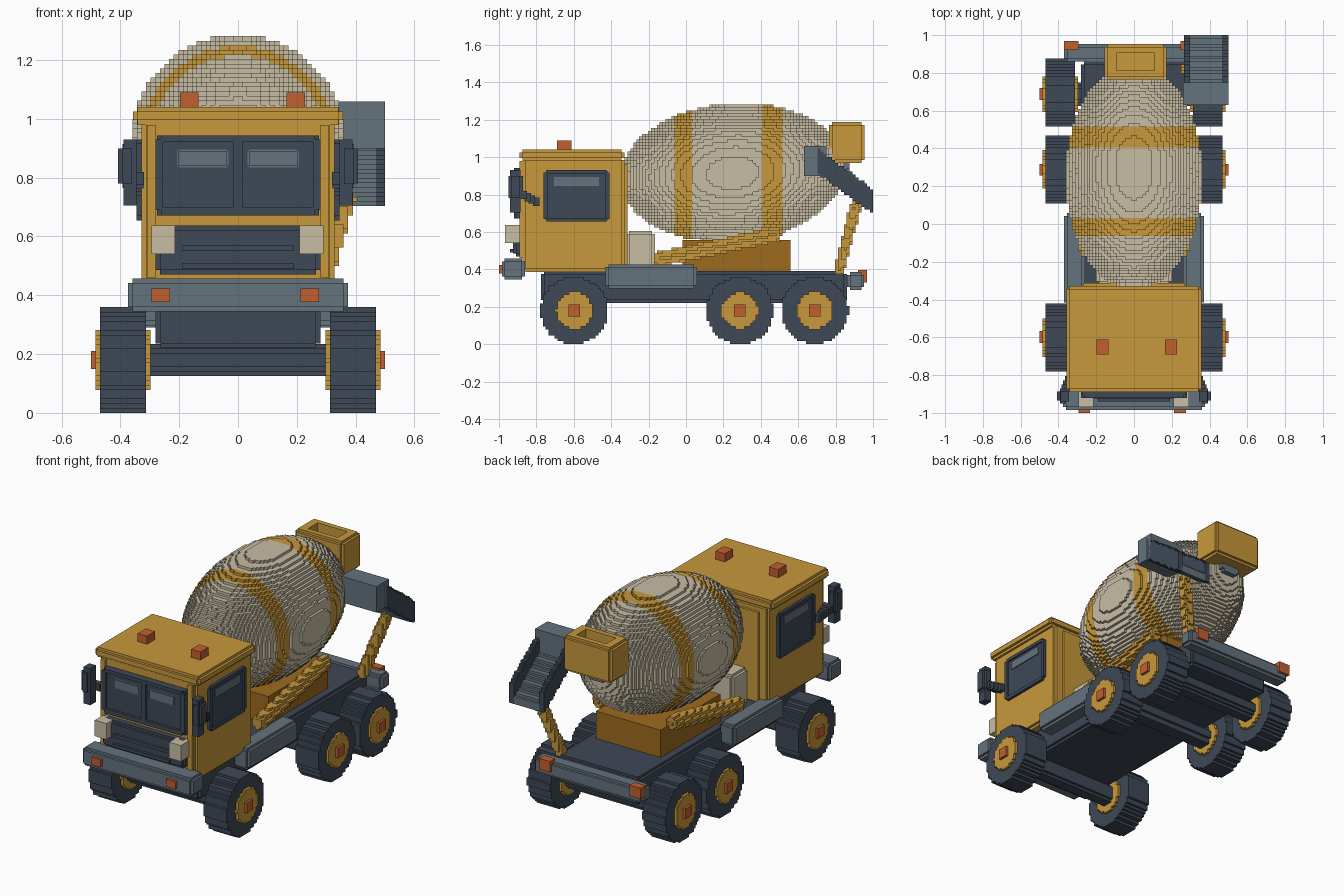
import bpy
import math
from mathutils import Vector

if "Cube" in bpy.data.objects:
    bpy.data.objects.remove(bpy.data.objects["Cube"], do_unlink=True)

V = 1 / 64  # size of one small building cube


def material(name, hex_code):
    rgb = [int(hex_code[i:i + 2], 16) / 255 for i in (0, 2, 4)]
    col = [c / 12.92 if c < 0.04045 else ((c + 0.055) / 1.055) ** 2.4 for c in rgb] + [1]
    m = bpy.data.materials.new(name)
    m.use_nodes = True
    m.diffuse_color = col
    m.node_tree.nodes["Principled BSDF"].inputs["Base Color"].default_value = col
    return m


YELLOW = material("yellow paint", "C7983B")
CREAM = material("cream", "C8BEA5")
NAVY = material("dark navy", "3E4856")
SLATE = material("slate grey", "65737D")
ORANGE = material("orange lamp", "C2602F")
BROWN = material("brown ochre", "9E6B1E")


def make(name, verts, faces, mats, idx=None):
    me = bpy.data.meshes.new(name)
    me.from_pydata(verts, [], faces)
    for m in mats:
        me.materials.append(m)
    if idx:
        me.polygons.foreach_set("material_index", idx)
    me.update()
    ob = bpy.data.objects.new(name, me)
    bpy.context.scene.collection.objects.link(ob)
    return ob


BOX_FACES = [(0, 1, 3, 2), (4, 6, 7, 5), (0, 4, 5, 1), (2, 3, 7, 6), (0, 2, 6, 4), (1, 5, 7, 3)]


def box(name, x, y, z, mat, step=0.0):
    """Plain box, or a box with a square notch along every edge."""
    ranges = [sorted(r) for r in (x, y, z)]
    verts, faces = [], []
    for keep in ((0, 1, 2) if step else (None,)):
        r = [(a, b) if keep in (None, k) else (a + step, b - step)
             for k, (a, b) in enumerate(ranges)]
        n = len(verts)
        verts += [(i, j, k) for i in r[0] for j in r[1] for k in r[2]]
        faces += [tuple(n + q for q in f) for f in BOX_FACES]
    return make(name, verts, faces, [mat])


def pair(name, x, y, z, mat, step=0.0):
    for side, s in (("left", 1), ("right", -1)):
        box(f"{side}_{name}", (s * x[0], s * x[1]), y, z, mat, step)


# Directions with the corners of the matching cube face
SIDES = [((-1, 0, 0), ((0, 0, 0), (0, 0, 1), (0, 1, 1), (0, 1, 0))),
         ((1, 0, 0), ((1, 0, 0), (1, 1, 0), (1, 1, 1), (1, 0, 1))),
         ((0, -1, 0), ((0, 0, 0), (1, 0, 0), (1, 0, 1), (0, 0, 1))),
         ((0, 1, 0), ((0, 1, 0), (0, 1, 1), (1, 1, 1), (1, 1, 0))),
         ((0, 0, -1), ((0, 0, 0), (0, 1, 0), (1, 1, 0), (1, 0, 0))),
         ((0, 0, 1), ((0, 0, 1), (1, 0, 1), (1, 1, 1), (0, 1, 1)))]


def cubes(name, lo, hi, inside, mats, pick=None):
    """Fill a shape with small cubes and keep only the outer faces."""
    rng = [range(round(a / V), round(b / V)) for a, b in zip(lo, hi)]
    cells = {(i, j, k) for i in rng[0] for j in rng[1] for k in rng[2]
             if inside((i + .5) * V, (j + .5) * V, (k + .5) * V)}
    index, faces, mi = {}, [], []
    for c in sorted(cells):
        for d, corners in SIDES:
            if (c[0] + d[0], c[1] + d[1], c[2] + d[2]) in cells:
                continue
            faces.append([index.setdefault((c[0] + p[0], c[1] + p[1], c[2] + p[2]), len(index))
                          for p in corners])
            mi.append(pick(*((q + .5) * V for q in c)) if pick else 0)
    return make(name, [(a * V, b * V, c * V) for a, b, c in index], faces, mats, mi)


def strut(name, a, b, r, mat):
    a, b = Vector(a), Vector(b)
    d = b - a

    def near(x, y, z):
        p = Vector((x, y, z)) - a
        t = max(0, min(1, p.dot(d) / d.length_squared))
        return (p - d * t).length < r
    cubes(name, [min(p, q) - r - V for p, q in zip(a, b)],
          [max(p, q) + r + V for p, q in zip(a, b)], near, [mat])


def disc(name, x, y, r, mat, z=11.5 * V):
    cubes(name, (x[0], y - r - V, max(0, z - r - V)), (x[1], y + r + V, z + r + V),
          lambda a, b, c: math.hypot(b - y, c - z) < r, [mat])


# Wheels and axles
for pos, wy in (("front", -.598), ("middle", .287), ("rear", .688)):
    disc(f"{pos}_axle", (-.3, .3), wy, .058, NAVY)
    for side, s in (("left", 1), ("right", -1)):
        disc(f"{pos}_{side}_tyre", sorted((s * .3125, s * .469)), wy, .18, NAVY)
        disc(f"{pos}_{side}_hub", sorted((s * .297, s * .484)), wy, .098, YELLOW)
        box(f"{pos}_{side}_hub_cap", (s * .48, s * .5), (wy - .031, wy + .031),
            (.149, .211), ORANGE)

# Chassis, tanks and bumpers
box("chassis", (-.28, .28), (-.775, .86), (.22, .39), NAVY, V)
pair("side_tank", (.26, .37), (-.43, .058), (.297, .427), SLATE, V)
box("front_bumper", (-.375, .375), (-.985, -.86), (.345, .457), SLATE, V)
box("rear_bumper", (-.37, .37), (.86, .953), (.29, .385), SLATE, V)
for n, x, in (("right", -.295), ("left", .212)):
    box(f"{n}_bumper_lamp", (x, x + .063), (-1, -.97), (.378, .423), ORANGE)
for n, x in (("right", -.37), ("left", .245)):
    box(f"{n}_tail_lamp", (x, x + .075), (.92, .968), (.33, .397), ORANGE)

# Cab shell
box("cab", (-.328, .328), (-.875, -.328), (.385, 1.0), YELLOW, V)
box("cab_back_panel", (-.27, .27), (-.34, -.313), (.41, .96), YELLOW)
box("cab_roof", (-.357, .357), (-.89, -.328), (.98, 1.04), YELLOW, V)
pair("front_pillar", (.281, .31), (-.89, -.86), (.46, .98), YELLOW)
for n, x in (("right", -.198), ("left", .165)):
    box(f"{n}_roof_lamp", (x, x + .063), (-.69, -.612), (1.03, 1.09), ORANGE)

# Windscreen with raised frame, divider and glints
box("windscreen", (-.275, .275), (-.905, -.86), (.672, .943), NAVY)
for n, z in (("top", (.922, .943)), ("bottom", (.672, .7))):
    box(f"windscreen_frame_{n}", (-.262, .262), (-.92, -.86), z, NAVY)
pair("windscreen_frame", (.255, .281), (-.92, -.86), (.69, .93), NAVY)
box("windscreen_divider", (-.016, .016), (-.92, -.86), (.69, .93), NAVY)
pair("windscreen_glint", (.032, .208), (-.912, -.9), (.835, .896), SLATE, .006)

# Side windows
pair("side_window", (.31, .336), (-.755, -.415), (.66, .925), NAVY, .006)
for n, z in (("top", (.91, .93)), ("bottom", (.655, .675))):
    pair(f"side_window_frame_{n}", (.31, .345), (-.745, -.425), z, NAVY)
for n, y in (("front", (-.762, -.74)), ("back", (-.43, -.408))):
    pair(f"side_window_frame_{n}", (.31, .345), y, (.67, .917), NAVY)
pair("side_window_glint", (.33, .342), (-.705, -.465), (.845, .895), SLATE)

# Grille and headlights
box("grille", (-.281, .281), (-.925, -.86), (.47, .638), NAVY, V)
for z in (.5, .56):
    box("grille_rib", (-.19, .19), (-.94, -.91), (z - .01, z + .01), NAVY)
for n, x in (("right", -.295), ("left", .21)):
    box(f"{n}_headlight", (x, x + .08), (-.968, -.87), (.54, .638), CREAM)

# Mirrors on stepped arms
pair("mirror", (.345, .408), (-.95, -.872), (.765, .915), NAVY, V)
pair("mirror_back", (.345, .39), (-.94, -.885), (.705, .93), NAVY)
for i in range(4):
    pair("mirror_arm", (.32, .385 - i * .01), (-.885 + i * .022, -.85 + i * .022),
         (.775 - i * .012, .82 - i * .012), NAVY)

# Drum with two painted bands
def in_drum(x, y, z):
    u = y - .25
    return (x / .362) ** 2 + (u / .6) ** 2 + ((z - .917 - .05 * u) / .37) ** 2 < 1


cubes("mixer_drum", (-.4, -.38, .5), (.4, .88, 1.32), in_drum, [CREAM, YELLOW],
      lambda x, y, z: int(-.065 < y < .025 or .405 < y < .51))

# Drum supports
box("pump_housing", (-.2, .2), (-.32, -.165), (.38, .605), CREAM, V)
box("drum_cradle", (-.22, .22), (-.02, .56), (.38, .558), BROWN)
for side, s in (("left", 1), ("right", -1)):
    strut(f"{side}_drum_support", (s * .25, -.14, .455), (s * .25, .47, .585), .04, YELLOW)

# Loading hopper with an open top, and the neck beneath it
H_LO, H_HI = (-.164, .766, .97), (.172, .95, 1.19)


def in_hopper(x, y, z):
    edges = sum(p - a < V or b - p < V for p, a, b in zip((x, y, z), H_LO, H_HI))
    return edges < 2 and not (-.1 < x < .112 and .808 < y < .908 and z > 1.1)


cubes("hopper", H_LO, H_HI, in_hopper, [YELLOW])
cubes("drum_neck", (-.1, .77, .88), (.1, .88, 1.08),
      lambda x, y, z: math.hypot(x, z - .98) < .065, [SLATE])

# Discharge chute: sloping channel with dark walls, a head box and a prop
def in_chute(x, y, z):
    h = z - (.91 - .73 * (y - .705))
    return 0 < h < (.135 if x < .3 or x > .465 else .05)


cubes("chute", (.266, .703, .65), (.5, 1.0, 1.1), in_chute, [NAVY, SLATE],
      lambda x, y, z: int(.3 < x < .465))
box("chute_head", (.26, .5), (.63, .75), (.9, 1.06), SLATE)
strut("chute_prop", (.37, .905, .73), (.275, .82, .4), .03, YELLOW)
